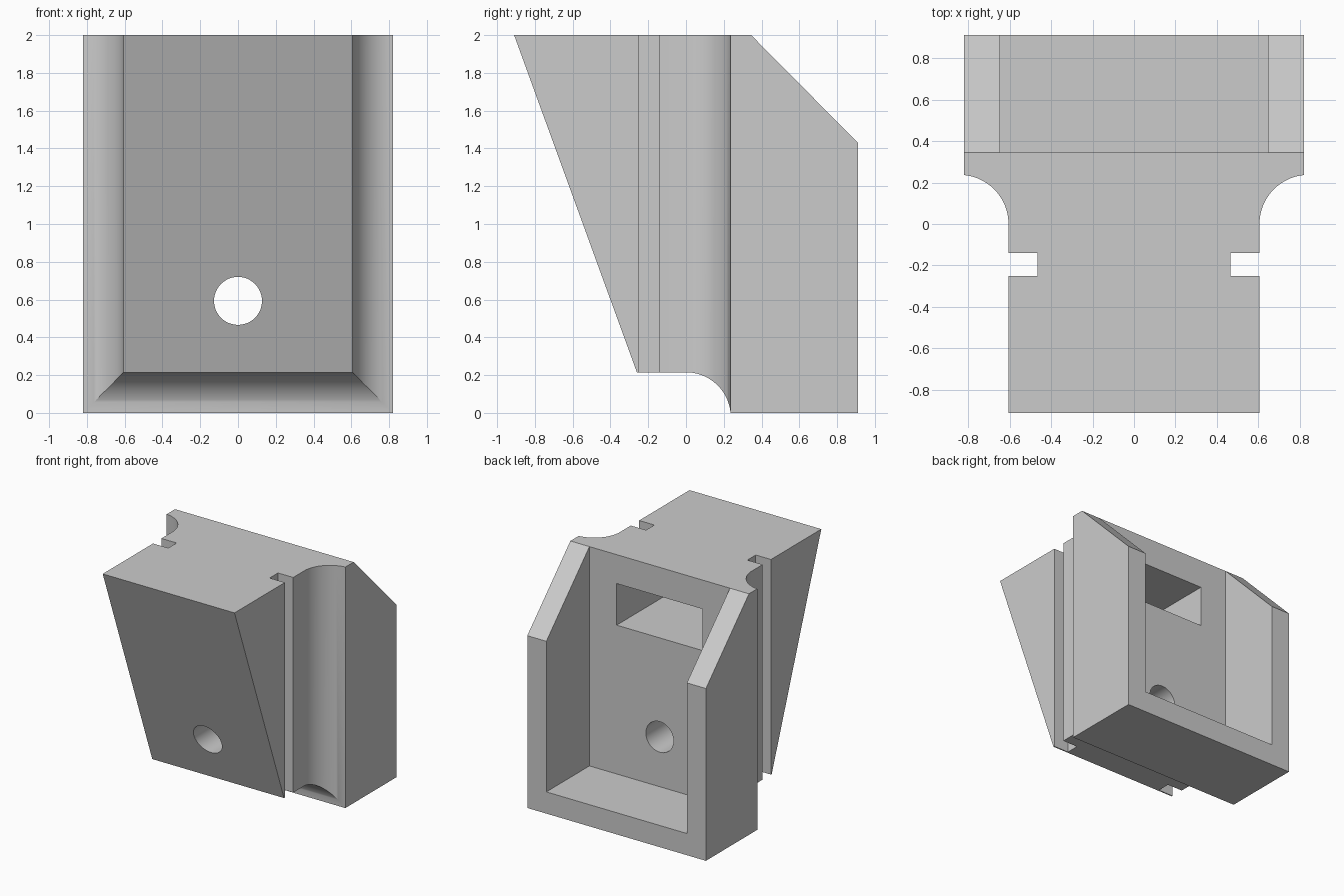
import bpy
import bmesh
import math
from mathutils import Vector

cube = bpy.data.objects.get("Cube")
if cube:
    bpy.data.objects.remove(cube, do_unlink=True)

grey = bpy.data.materials.new("plain grey")
grey.use_nodes = True
grey.diffuse_color = (0.6, 0.6, 0.6, 1)
grey.node_tree.nodes["Principled BSDF"].inputs["Base Color"].default_value = (0.6, 0.6, 0.6, 1)


def prism(name, points, sweep):
    """Extrude a closed 3D outline along a vector."""
    bm = bmesh.new()
    face = bm.faces.new([bm.verts.new(p) for p in points])
    ext = bmesh.ops.extrude_face_region(bm, geom=[face])
    moved = [v for v in ext["geom"] if isinstance(v, bmesh.types.BMVert)]
    bmesh.ops.translate(bm, verts=moved, vec=Vector(sweep))
    bmesh.ops.recalc_face_normals(bm, faces=bm.faces)
    mesh = bpy.data.meshes.new(name)
    bm.to_mesh(mesh)
    bm.free()
    mesh.materials.append(grey)
    obj = bpy.data.objects.new(name, mesh)
    bpy.context.collection.objects.link(obj)
    return obj


def box(name, x, y, z):
    base = [(x[0], y[0], z[0]), (x[1], y[0], z[0]), (x[1], y[1], z[0]), (x[0], y[1], z[0])]
    return prism(name, base, (0, 0, z[1] - z[0]))


def combine(target, tool, operation):
    """Apply a boolean and discard its tool."""
    mod = target.modifiers.new(operation, 'BOOLEAN')
    mod.operation = operation
    mod.solver = 'EXACT'
    mod.object = tool
    bpy.context.view_layer.objects.active = target
    bpy.ops.object.modifier_apply(modifier=mod.name)
    bpy.data.objects.remove(tool, do_unlink=True)


# Shared cove curve: distance outward from the neck, against depth y
STEPS = 24
RADIUS = 0.237
NECK, HALF, BACK = 0.605, 0.82, 0.91
reach = HALF - NECK
end = math.acos((RADIUS - reach) / RADIUS)
cove = [(RADIUS * (1 - math.cos(end * i / STEPS)), RADIUS * math.sin(end * i / STEPS))
        for i in range(STEPS + 1)]

# Side silhouette: sloping front, cove under the neck, chamfered back
side = [(-BACK, 2), (-0.26, reach)]
side += [(y, reach - out) for out, y in cove]
side += [(BACK, 0), (BACK, 1.43), (0.345, 2)]
body = prism("block_body", [(-1, y, z) for y, z in side], (2, 0, 0))

# Plan silhouette: grooves and coves on both sides
half_plan = [(NECK, -1), (NECK, -0.25), (0.465, -0.25), (0.465, -0.14), (NECK, -0.14)]
half_plan += [(NECK + out, y) for out, y in cove]
half_plan += [(HALF, 1)]
plan = half_plan + [(-x, y) for x, y in reversed(half_plan)]
combine(body, prism("plan_cutter", [(x, y, -0.1) for x, y in plan], (0, 0, 2.2)), 'INTERSECT')

# Open-topped pocket in the back and the deep slot inside it
combine(body, box("pocket_cutter", (-0.645, 0.645), (0.345, 1.1), (0.18, 2.2)), 'DIFFERENCE')
combine(body, box("slot_cutter", (-0.395, 0.395), (-0.4, 0.5), (1.415, 1.76)), 'DIFFERENCE')

# Round through hole
ring = [(0.127 * math.cos(math.tau * i / 48), -1.1, 0.593 + 0.127 * math.sin(math.tau * i / 48))
        for i in range(48)]
combine(body, prism("hole_cutter", ring, (0, 1.7, 0)), 'DIFFERENCE')

# Smooth coves and hole, crisp edges elsewhere
bpy.ops.object.select_all(action='DESELECT')
body.select_set(True)
bpy.context.view_layer.objects.active = body
bpy.ops.object.shade_smooth_by_angle(angle=math.radians(25))
